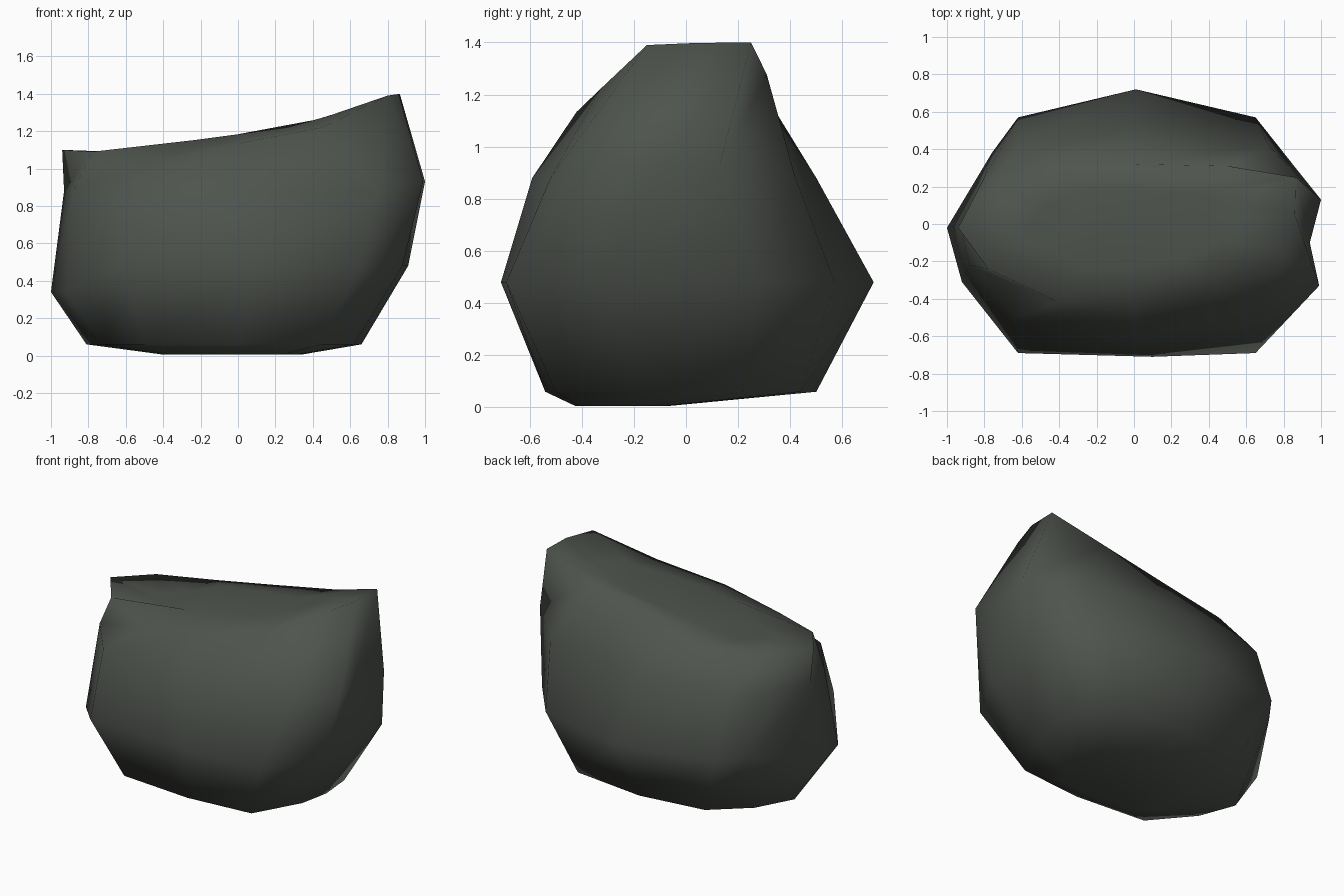
import bpy, bmesh

if "Cube" in bpy.data.objects:
    bpy.data.objects.remove(bpy.data.objects["Cube"])

# Height of the boulder's top along x (sloping up to a peak on the right)
PROFILE = [(-.94, 1.11), (-.47, 1.08), (-.25, 1.15), (.05, 1.19), (.33, 1.23), (.6, 1.32), (.8, 1.40), (.87, 1.41)]

def top_height(x):
    if x <= PROFILE[0][0]:
        return PROFILE[0][1]
    for (x0, z0), (x1, z1) in zip(PROFILE, PROFILE[1:]):
        if x <= x1:
            return z0 + (z1 - z0) * (x - x0) / (x1 - x0)
    return PROFILE[-1][1]

# Horizontal outlines, anticlockwise from the front of the right end
FOOT = [(.62, -.2), (.66, 0), (.64, .22), (.5, .44), (0, .5), (-.45, .44),
        (-.68, .24), (-.81, 0), (-.72, -.24), (-.5, -.5), (0, -.54), (.45, -.5)]
BELLY = [(.88, -.32), (.91, 0), (.88, .28), (.65, .57), (.01, .72), (-.62, .57),
         (-.76, .38), (-1, -.02), (-.92, -.31), (-.62, -.69), (.1, -.71), (.65, -.69)]
SHOULDER = [(.99, -.33), (.94, -.1), (1, .13), (.72, .42), (0, .5), (-.62, .43),
            (-.8, .25), (-.93, 0), (-.88, -.22), (-.65, -.51), (0, -.59), (.75, -.52)]
RIM = [(.8, -.15), (.86, .05), (.865, .25), (.5, .31), (0, .32), (-.4, .33),
       (-.75, .2), (-.94, -.02), (-.78, -.24), (-.4, -.42), (0, -.42), (.45, -.33)]

base = [(-.03 + (x + .075) * .5, -.24 + y * .34, .005) for x, y in FOOT]
foot = [(x, y, .06) for x, y in FOOT]
belly = [(x, y, .34 if x < -.85 else .48) for x, y in BELLY]
shoulder = [(x, y, .93 if x > .9 else .88) for x, y in SHOULDER]
rim = [(x, y, top_height(x) - (.05 if y < -.3 else .01)) for x, y in RIM]
crown = [(x * .6, y * .55, top_height(x * .6)) for x, y in RIM]

# Skin the outlines into one closed stone
bm = bmesh.new()
rings = [[bm.verts.new(p) for p in ring] for ring in (base, foot, belly, shoulder, rim, crown)]
n = len(FOOT)
for low, high in zip(rings, rings[1:]):
    for i in range(n):
        j = (i + 1) % n
        bm.faces.new((low[i], low[j], high[j], high[i]))
bm.faces.new(rings[0][::-1])
bm.faces.new(rings[-1])
bmesh.ops.triangulate(bm, faces=[f for f in bm.faces if len(f.verts) > 4])
bmesh.ops.recalc_face_normals(bm, faces=bm.faces)
for f in bm.faces:
    f.smooth = True
mesh = bpy.data.meshes.new("boulder")
bm.to_mesh(mesh)
bm.free()

# Dark grey-green stone
mat = bpy.data.materials.new("dark_stone")
mat.diffuse_color = (.078, .088, .075, 1)
mat.use_nodes = True
mat.node_tree.nodes["Principled BSDF"].inputs["Base Color"].default_value = mat.diffuse_color
mesh.materials.append(mat)
boulder = bpy.data.objects.new("boulder", mesh)
bpy.context.collection.objects.link(boulder)
